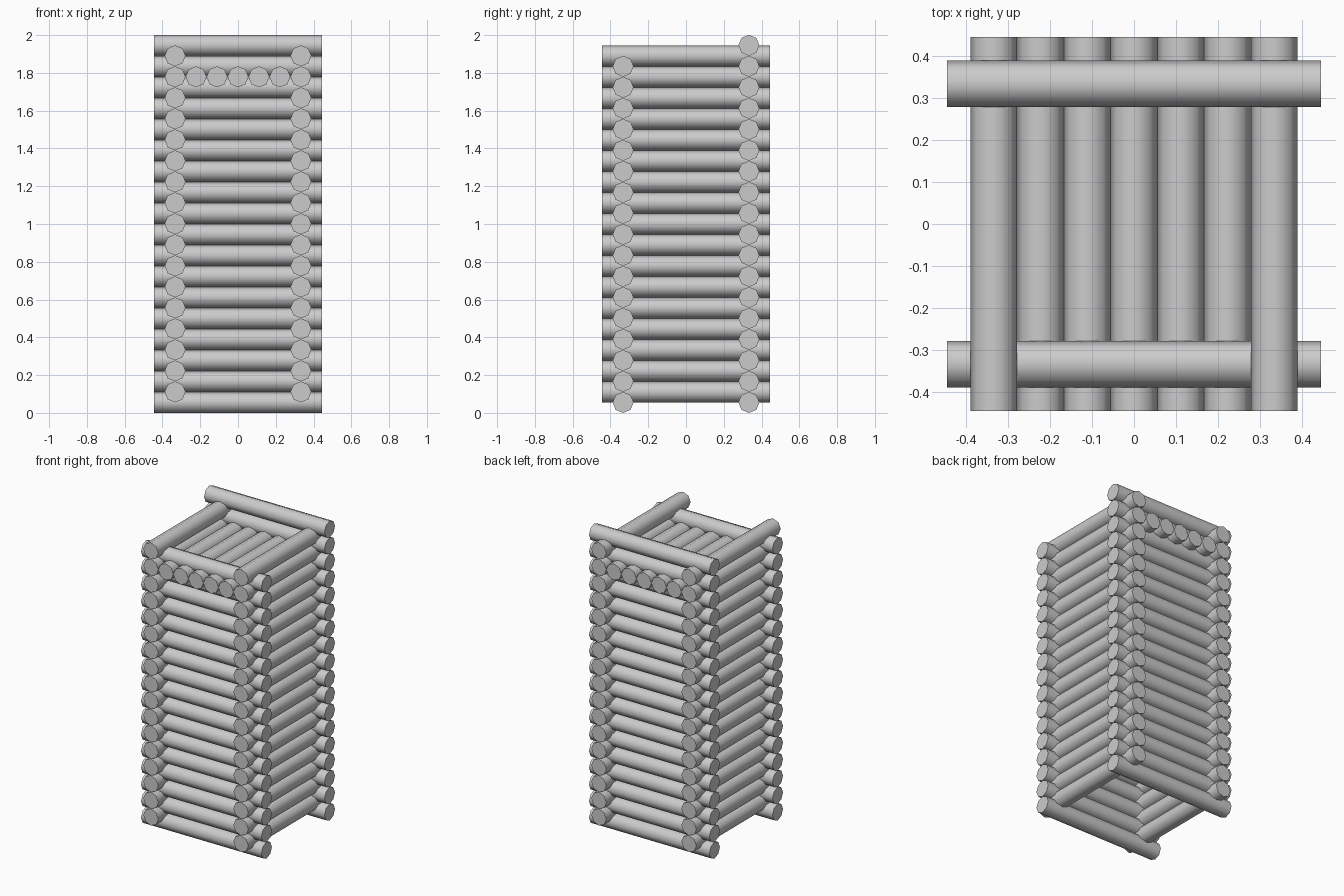
import bpy
import math
from mathutils import Matrix

cube = bpy.data.objects.get("Cube")
if cube:
    bpy.data.objects.remove(cube, do_unlink=True)

RADIUS = 0.0555
STEP = 0.1112        # vertical distance between layers on one side
LENGTH = 0.89
SIDE = 0.333         # distance of each wall from the centre

wood = bpy.data.materials.new("light_grey")
wood.use_nodes = True
GREY = (0.6, 0.6, 0.6, 1)
wood.diffuse_color = GREY
wood.node_tree.nodes["Principled BSDF"].inputs["Base Color"].default_value = GREY


def add_log(name, location, along_x):
    """Eight-sided log lying along x or y."""
    bpy.ops.mesh.primitive_cylinder_add(vertices=8, radius=RADIUS, depth=LENGTH)
    log = bpy.context.object
    log.name = name
    axis = 'Y' if along_x else 'X'
    log.data.transform(Matrix.Rotation(math.pi / 2, 4, axis))
    log.location = location
    log.data.materials.append(wood)
    bpy.ops.object.shade_smooth_by_angle(angle=math.radians(60))


# Front and back walls; the back wall has one extra log on top
for name, y, count in (("front_log", -SIDE, 17), ("back_log", SIDE, 18)):
    for i in range(count):
        add_log(name, (0, y, RADIUS + i * STEP), True)

# Side walls, offset by half a layer so the corners interlock
for name, x in (("right_log", -SIDE), ("left_log", SIDE)):
    for i in range(17):
        add_log(name, (x, 0, RADIUS + (i + 0.5) * STEP), False)

# Platform floor near the top
for i in range(-2, 3):
    add_log("floor_log", (i * SIDE / 3, 0, RADIUS + 15.5 * STEP), False)
